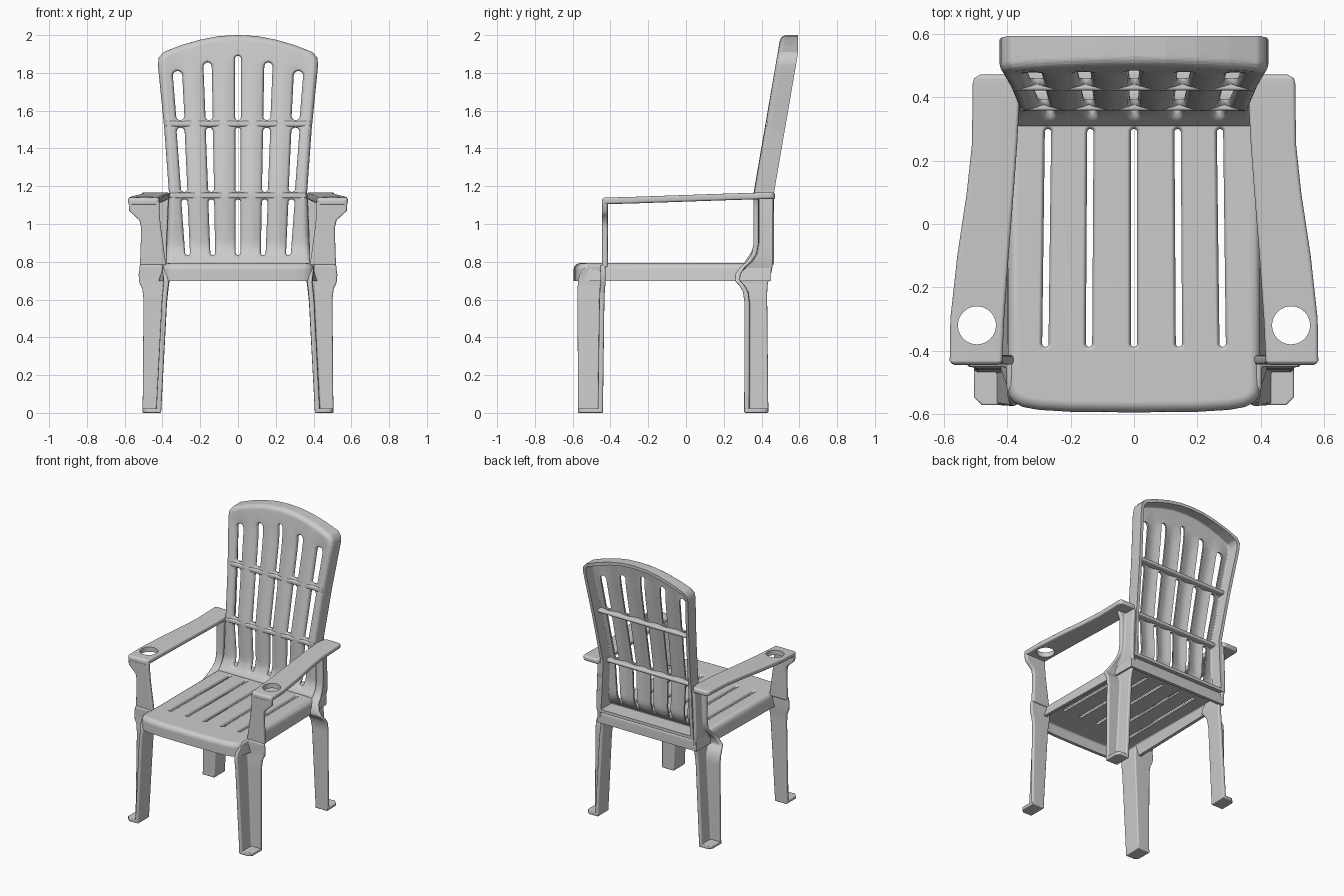
import bpy, bmesh, math
from mathutils import Vector

if "Cube" in bpy.data.objects:
    bpy.data.objects.remove(bpy.data.objects["Cube"])


def link(name, bm):
    me = bpy.data.meshes.new(name)
    bm.to_mesh(me)
    bm.free()
    ob = bpy.data.objects.new(name, me)
    bpy.context.collection.objects.link(ob)
    return ob


def bake(ob):
    """Apply all modifiers."""
    dg = bpy.context.evaluated_depsgraph_get()
    me = bpy.data.meshes.new_from_object(ob.evaluated_get(dg))
    ob.modifiers.clear()
    ob.data = me


def finish(ob, mirror=False):
    if mirror:
        m = ob.modifiers.new("mirror", 'MIRROR')
        m.use_mirror_merge = False
    bake(ob)
    bpy.ops.object.select_all(action='DESELECT')
    ob.select_set(True)
    bpy.context.view_layer.objects.active = ob
    bpy.ops.object.shade_smooth_by_angle(angle=math.radians(45))
    ob.modifiers.new("normals", 'WEIGHTED_NORMAL').keep_sharp = True


def round_edges(ob, width):
    b = ob.modifiers.new("bevel", 'BEVEL')
    b.width, b.segments, b.limit_method = width, 3, 'ANGLE'
    b.angle_limit = math.radians(50)


def loft(name, rings):
    bm = bmesh.new()
    vs = [[bm.verts.new(p) for p in r] for r in rings]
    n = len(vs[0])
    for a, b in zip(vs, vs[1:]):
        for i in range(n):
            j = (i + 1) % n
            bm.faces.new((a[i], a[j], b[j], b[i]))
    bm.faces.new(vs[0])
    bm.faces.new(vs[-1])
    bmesh.ops.recalc_face_normals(bm, faces=bm.faces[:])
    return link(name, bm)


def shell(name, outline, place, depth, bevel, t):
    """Hollow pan: front face, rounded rim and a skirt, open behind."""
    bm = bmesh.new()
    rings = [[bm.verts.new(place(a, b, d)) for a, b in outline] for d in (0, depth)]
    n = len(outline)
    front = bm.faces.new(rings[0])
    rear = bm.faces.new(rings[1])
    for i in range(n):
        j = (i + 1) % n
        bm.faces.new((rings[0][i], rings[0][j], rings[1][j], rings[1][i]))
    bmesh.ops.recalc_face_normals(bm, faces=bm.faces[:])
    bmesh.ops.delete(bm, geom=[rear], context='FACES_ONLY')
    bmesh.ops.bevel(bm, geom=list(front.edges), offset=bevel, segments=4,
                    profile=0.5, affect='EDGES')
    ob = link(name, bm)
    s = ob.modifiers.new("thickness", 'SOLIDIFY')
    s.thickness, s.offset, s.use_even_offset = t, -1, True
    bake(ob)
    return ob


def cut(ob, cutter):
    m = ob.modifiers.new("cut", 'BOOLEAN')
    m.operation, m.solver, m.object = 'DIFFERENCE', 'EXACT', cutter
    bake(ob)
    bpy.data.objects.remove(cutter)


def slot(p0, p1, r0, r1, place):
    """Round-ended slot cutter with a softened mouth."""
    rings = []
    for d, grow in ((-.02, .012), (0, .012), (.003, .006), (.012, 0), (.05, 0)):
        ring = []
        for (cx, cy), r, start in ((p0, r0, math.pi), (p1, r1, 0)):
            for k in range(9):
                a = start + math.pi * k / 8
                ring.append(place(cx + (r + grow) * math.cos(a),
                                  cy + (r + grow) * math.sin(a), d))
        rings.append(ring)
    return loft("slot_cutter", rings)


def both_sides(half):
    return half + [(-x, y) for x, y in reversed(half) if x > 0]


def clamp(v):
    return min(1, max(0, v))


# Seat pan with five slots and a flaring side skirt
def on_seat(a, b, d):
    return Vector((a, b, .793 - d))


seat = shell("seat", both_sides([(.40, .45), (.40, -.46), (.402, -.51), (.396, -.54), (.38, -.563),
                                 (.35, -.578), (.30, -.587), (.2, -.593), (0, -.595)]),
             on_seat, .095, .035, .022)
for x in (-.28, -.142, 0, .142, .28):
    cut(seat, slot((x, -.378), (x * .97, .29), .010, .010, on_seat))
for v in seat.data.vertices:
    if abs(v.co.x) > .36 and v.co.z < .75 and -.5 < v.co.y < .4:
        v.co.x += math.copysign(.04, v.co.x) * clamp((v.co.y + .5) / .08)
finish(seat)


# Back pan with tapered slots, fluted slats, then leaned backwards
def on_back(a, b, d):
    return Vector((a, d, b))


def lean(z):
    return .357 + .172 * max(0, z - 1.16)


back = shell("backrest", both_sides([(.385, .785), (.375, .95), (.366, 1.17), (.39, 1.5),
                                     (.424, 1.84), (.42, 1.88), (.395, 1.91), (.30, 1.947),
                                     (.2, 1.976), (.1, 1.995), (0, 2.0)]),
             on_back, .108, .03, .022)
RAILS = (1.15, 1.53)
for k, zt, rb, rt in ((0, 1.89, .012, .016), (1, 1.855, .013, .022), (2, 1.81, .013, .025)):
    xb, xt = .134 * k, (.134 + .027 * (zt - .85)) * k
    for s in ((1, -1) if k else (1,)):
        for z0, z1 in ((.835, 1.13), (1.17, 1.51), (1.55, zt)):
            f0, f1 = (z0 - .85) / (zt - .85), (z1 - .85) / (zt - .85)
            r0, r1 = rb + (rt - rb) * f0, rb + (rt - rb) * f1
            cut(back, slot((s * (xb + (xt - xb) * f0), z0 + r0),
                           (s * (xb + (xt - xb) * f1), z1 - r1), r0, r1, on_back))
bm = bmesh.new()
bm.from_mesh(back.data)
bmesh.ops.triangulate(bm, faces=bm.faces[:])
planes = [((0, 0, z), (0, 0, 1)) for z in (.81, .83, .85, .87, .89, .92, 1.14, 1.18, 1.5, 1.75, 1.8, 1.85)]
planes += [((.134 * u / 8, 0, .85), (1, 0, -.027 * u / 8)) for u in range(-20, 21)]
for co, no in planes:
    bmesh.ops.bisect_plane(bm, geom=bm.verts[:] + bm.edges[:] + bm.faces[:],
                           plane_co=co, plane_no=no)
for v in bm.verts:
    x, y, z = v.co
    if y < .06:
        u = x / (.134 + .027 * (z - .85))
        if abs(u) < 2.5:
            v.co.y += .014 * math.cos(math.pi * u) ** 2 * clamp((z - .84) / .08) * clamp((1.88 - z) / .1)
        v.co.y -= .06 * (max(0, .9 - z) / .11) ** 2
    v.co.y = min(.594, v.co.y + lean(z))
bm.to_mesh(back.data)
bm.free()
finish(back)

# Cross rails running through the slats
for z, w in zip(RAILS, (.36, .385)):
    y = lean(z) + .001
    rail = loft("back_rail", [[(x, y, z - .014), (x, y + .065, z - .010),
                               (x, y + .065, z + .014), (x, y, z + .016)] for x in (-w, w)])
    round_edges(rail, .009)
    finish(rail)


# Legs: L-shaped walls open towards the outer corner, each with a foot pad
def leg(name, levels, t=.027):
    rings = []
    for z, xi, xo, yi, yo in levels:
        s = math.copysign(t, yo - yi)
        rings.append([(xi, yi, z), (xo, yi, z), (xo, yi + s, z),
                      (xi + t, yi + s, z), (xi + t, yo, z), (xi, yo, z)])
    ob = loft(name, rings)
    round_edges(ob, .009)
    finish(ob, True)
    z, xi, xo, yi, yo = levels[0]
    e = math.copysign(.025, yo - yi)
    pad = loft(name + "_foot", [[(xi, yi, z), (xo, yi, z), (xo, yo - e, z),
                                 (xo - .025, yo, z), (xi, yo, z)] for z in (0, .024)])
    round_edges(pad, .006)
    finish(pad, True)


leg("front_leg", [(0, .407, .505, -.44, -.572), (.60, .376, .50, -.432, -.574),
                  (.66, .37, .507, -.429, -.574), (.69, .366, .522, -.425, -.572),
                  (.73, .37, .526, -.425, -.565), (.76, .374, .522, -.425, -.545),
                  (.785, .376, .52, -.425, -.51)])
leg("rear_leg", [(0, .407, .505, .308, .436), (.58, .376, .50, .31, .43),
                 (.64, .37, .50, .302, .43), (.675, .366, .495, .282, .432),
                 (.70, .362, .485, .258, .437), (.735, .366, .46, .262, .45),
                 (.77, .372, .442, .285, .457), (.80, .377, .435, .32, .46),
                 (.84, .378, .43, .347, .461), (.90, .377, .43, .358, .461),
                 (1.08, .37, .43, .358, .462), (1.14, .366, .455, .358, .462)])

# Front arm posts flaring out to the armrest
post = loft("arm_post", [[(a, -.444, z), (b, -.444, z), (b, -.414, z), (a, -.414, z)]
                         for z, a, b in ((.77, .378, .52), (.85, .39, .516), (.98, .408, .513),
                                         (1.02, .412, .522), (1.045, .414, .55),
                                         (1.07, .415, .576), (1.125, .415, .58))])
round_edges(post, .01)
finish(post, True)

# Armrests with a cup hole
arm = loft("armrest", [[(a, y, z - .035), (b, y, z - .035), (b, y, z), (a, y, z)]
                       for y, a, b, z in ((-.446, .425, .572, 1.133), (-.432, .416, .582, 1.14),
                                          (-.3, .41, .58, 1.143), (-.1, .396, .558, 1.15),
                                          (.1, .38, .528, 1.157), (.25, .369, .512, 1.162),
                                          (.38, .362, .51, 1.166), (.44, .37, .51, 1.168),
                                          (.46, .38, .505, 1.167), (.472, .39, .485, 1.165))])
round_edges(arm, .011)
bake(arm)
cut(arm, loft("cup_cutter", [[(.496 + .06 * math.cos(k * math.pi / 20),
                               -.32 + .06 * math.sin(k * math.pi / 20), z)
                              for k in range(40)] for z in (1.05, 1.25)]))
finish(arm, True)
